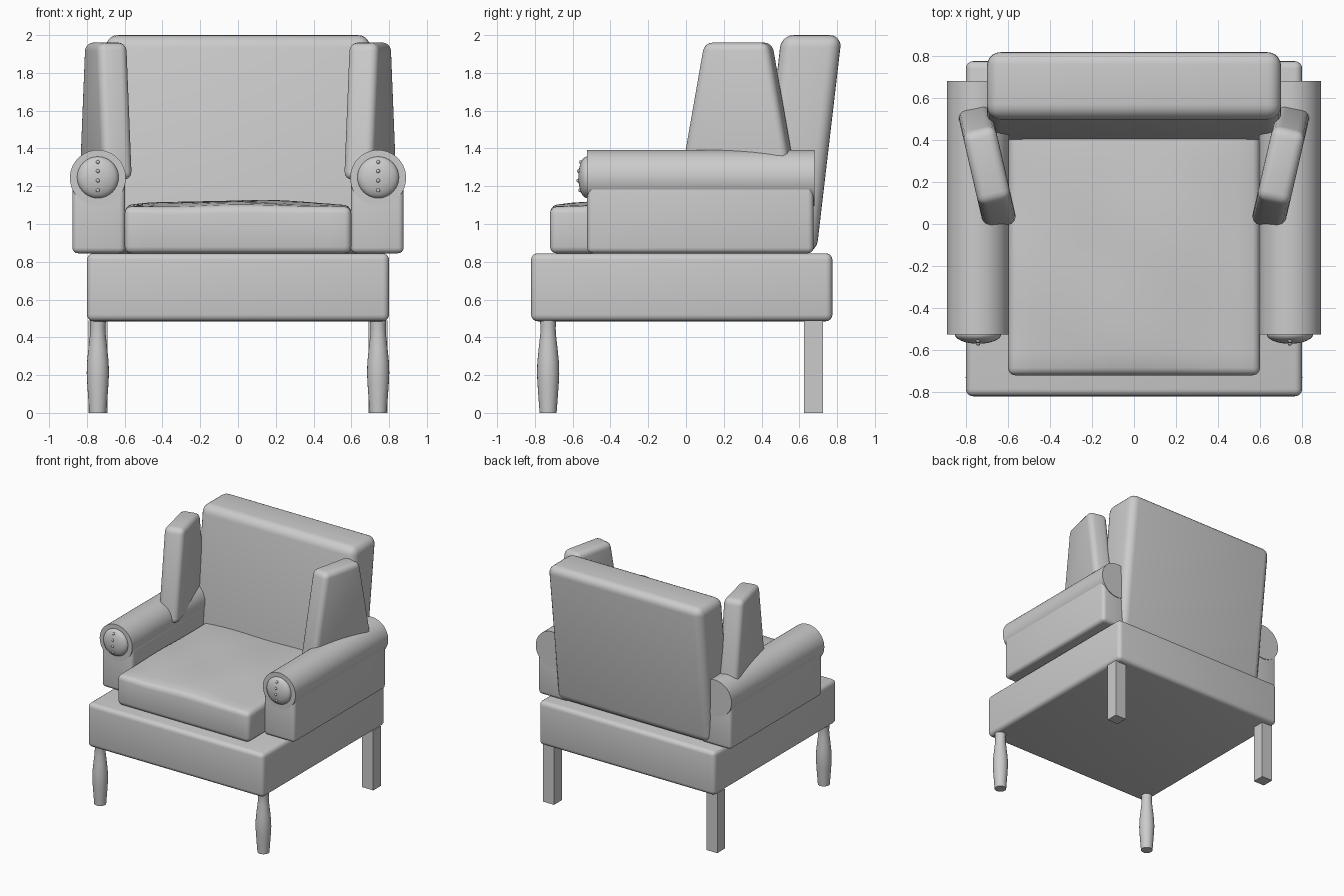
import bpy, bmesh, math
from mathutils import Matrix, Vector

if "Cube" in bpy.data.objects:
    bpy.data.objects.remove(bpy.data.objects["Cube"])


def finish(name, bm, bevel=0, segments=4, angle=35):
    bmesh.ops.recalc_face_normals(bm, faces=bm.faces)
    mesh = bpy.data.meshes.new(name)
    bm.to_mesh(mesh)
    bm.free()
    ob = bpy.data.objects.new(name, mesh)
    bpy.context.collection.objects.link(ob)
    bpy.ops.object.select_all(action='DESELECT')
    bpy.context.view_layer.objects.active = ob
    ob.select_set(True)
    if bevel:
        mod = ob.modifiers.new("Bevel", 'BEVEL')
        mod.width, mod.segments = bevel, segments
        bpy.ops.object.modifier_apply(modifier=mod.name)
    bpy.ops.object.shade_smooth_by_angle(angle=math.radians(angle))
    return ob


def prism(name, bottom, top, z0, z1, bevel, segments=4):
    """Block between two four-cornered outlines."""
    bm = bmesh.new()
    lo = [bm.verts.new((x, y, z0)) for x, y in bottom]
    hi = [bm.verts.new((x, y, z1)) for x, y in top]
    bm.faces.new(lo[::-1])
    bm.faces.new(hi)
    for i in range(4):
        j = (i + 1) % 4
        bm.faces.new((lo[i], lo[j], hi[j], hi[i]))
    return finish(name, bm, bevel, segments)


def rect(x0, x1, y0, y1):
    return [(x0, y0), (x1, y0), (x1, y1), (x0, y1)]


def lathe(name, profile, x, y, steps=24):
    bm = bmesh.new()
    rings = [[bm.verts.new((x + r * math.cos(2 * math.pi * i / steps),
                            y + r * math.sin(2 * math.pi * i / steps), z))
              for i in range(steps)] for r, z in profile]
    for a, b in zip(rings, rings[1:]):
        for i in range(steps):
            j = (i + 1) % steps
            bm.faces.new((a[i], a[j], b[j], b[i]))
    bm.faces.new(rings[0])
    bm.faces.new(rings[-1])
    return finish(name, bm)


def ball(name, centre, scale, seg=24, rings=16):
    bm = bmesh.new()
    bmesh.ops.create_uvsphere(
        bm, u_segments=seg, v_segments=rings, radius=1,
        matrix=Matrix.Translation(centre) @ Matrix.Diagonal((*scale, 1)))
    return finish(name, bm)


# Base and leaning backrest
r = rect(-0.8, 0.8, -0.82, 0.775)
prism("base", r, r, 0.485, 0.845, 0.035)
prism("backrest", rect(-0.7, 0.7, 0.375, 0.69), rect(-0.7, 0.7, 0.505, 0.825),
      0.845, 2.0, 0.065, 5)

# Softly rumpled seat cushion
bm = bmesh.new()
bmesh.ops.create_cube(bm, size=1, matrix=Matrix.Translation((0, -0.11, 0.967))
                      @ Matrix.Diagonal((1.2, 1.22, 0.245, 1)))
bmesh.ops.bevel(bm, geom=bm.edges[:], offset=0.035, segments=3, profile=0.5,
                affect='EDGES')
bmesh.ops.subdivide_edges(bm, edges=[e for e in bm.edges if e.calc_length() > 0.5],
                          cuts=14, use_grid_fill=True)
for v in bm.verts:
    x, y = v.co.x / 0.6, (v.co.y + 0.11) / 0.61
    if v.co.z > 1.0:
        crown = max(0, 1 - x * x) ** 0.6 * max(0, 1 - y * y) ** 0.6
        v.co.z += 0.035 * crown + 0.005 * math.sin(5 * x + 2 * y) * math.cos(4 * y - x)
finish("seat_cushion", bm, angle=50)

LEG = [(0.045, 0), (0.051, 0.08), (0.056, 0.15), (0.059, 0.21), (0.057, 0.27),
       (0.05, 0.34), (0.042, 0.41), (0.04, 0.45), (0.043, 0.49)]

for s, side in ((-1, "left"), (1, "right")):
    # Legs: turned in front, square behind
    lathe(f"front_leg_{side}", LEG, s * 0.742, -0.73)
    r = rect(s * 0.742 - 0.05, s * 0.742 + 0.05, 0.625, 0.725)
    prism(f"back_leg_{side}", r, r, 0, 0.49, 0)

    # Arm panel and rolled top
    r = rect(s * 0.737 - 0.14, s * 0.737 + 0.14, -0.523, 0.675)
    prism(f"arm_panel_{side}", r, r, 0.845, 1.23, 0.03)
    bm = bmesh.new()
    bmesh.ops.create_cone(bm, cap_ends=True, segments=48, radius1=0.148,
                          radius2=0.148, depth=1.205,
                          matrix=Matrix.Translation((s * 0.742, 0.0775, 1.244))
                          @ Matrix.Rotation(math.pi / 2, 4, 'X'))
    finish(f"arm_roll_{side}", bm)

    # Domed arm end with a row of studs
    ball(f"arm_cap_{side}", (s * 0.742, -0.525, 1.247), (0.11, 0.045, 0.11))
    for i, z in enumerate((1.328, 1.28, 1.23, 1.178)):
        y = -0.525 - 0.045 * math.sqrt(1 - ((z - 1.247) / 0.11) ** 2)
        ball(f"arm_stud_{side}_{i + 1}", (s * 0.742, y, z), (0.01, 0.01, 0.01), 12, 8)

    # Tapered wing, turned inward at the front
    def outline(length):
        rot = Matrix.Rotation(math.radians(-13 * s), 2)
        pts = [rot @ Vector(p) for p in
               rect(-0.08, 0.08, -length / 2, length / 2)]
        return [(p.x + s * 0.7, p.y + 0.277) for p in pts]
    prism(f"wing_{side}", outline(0.61), outline(0.35), 1.235, 1.96, 0.042)
